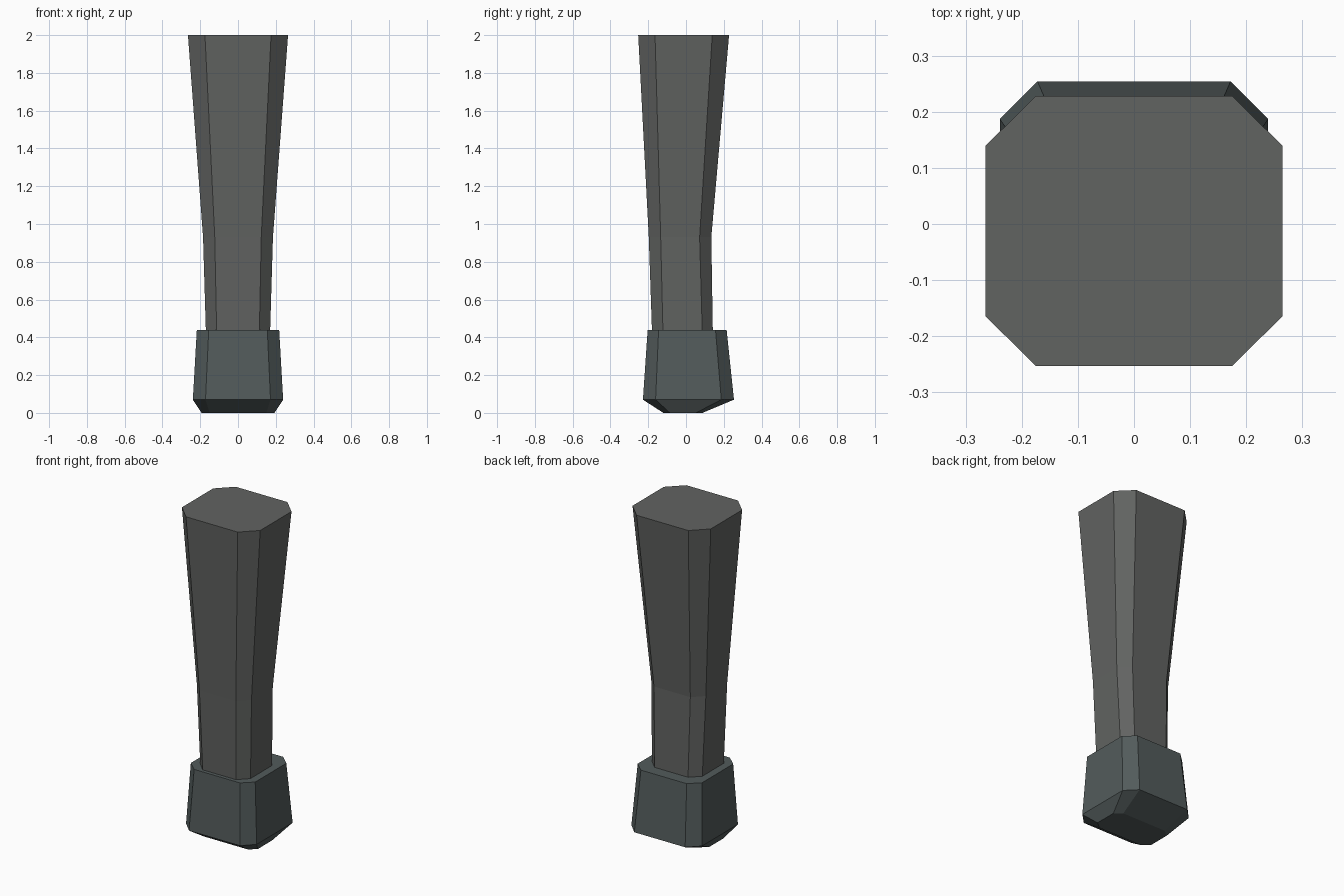
import bpy, bmesh

if "Cube" in bpy.data.objects:
    bpy.data.objects.remove(bpy.data.objects["Cube"])


def ring(x, fx, y0, y1, f0, f1, z):
    """Chamfered rectangle: x half width, fx its flat half width, y range, flat y range."""
    half = [(fx, y0), (x, f0), (x, f1), (fx, y1)]
    return [(px, py, z) for px, py in half] + [(-px, py, z) for px, py in reversed(half)]


def loft(name, rings, color):
    bm = bmesh.new()
    loops = [[bm.verts.new(p) for p in ring(*r)] for r in rings]
    for a, b in zip(loops, loops[1:]):
        for i in range(8):
            j = (i + 1) % 8
            bm.faces.new((a[i], a[j], b[j], b[i]))
    bm.faces.new(loops[0][::-1])
    bm.faces.new(loops[-1])
    bmesh.ops.recalc_face_normals(bm, faces=bm.faces)
    mesh = bpy.data.meshes.new(name)
    bm.to_mesh(mesh)
    bm.free()
    mat = bpy.data.materials.new(name + "_grey")
    mat.diffuse_color = (*color, 1)
    mat.use_nodes = True
    mat.node_tree.nodes["Principled BSDF"].inputs["Base Color"].default_value = mat.diffuse_color
    mesh.materials.append(mat)
    obj = bpy.data.objects.new(name, mesh)
    bpy.context.collection.objects.link(obj)
    return obj


# Tapered octagonal leg with a slight bend
loft("leg", [
    (0.17, 0.113, -0.18, 0.142, -0.122, 0.086, 0.43),
    (0.185, 0.123, -0.197, 0.134, -0.134, 0.072, 0.93),
    (0.265, 0.175, -0.253, 0.228, -0.164, 0.139, 2.0),
], (0.12, 0.125, 0.12))

# Flared foot with a bevelled sole
loft("foot", [
    (0.193, 0.15, -0.12, 0.087, -0.085, 0.052, 0.0),
    (0.239, 0.172, -0.228, 0.254, -0.161, 0.187, 0.07),
    (0.218, 0.155, -0.203, 0.215, -0.145, 0.156, 0.44),
], (0.085, 0.105, 0.105))
